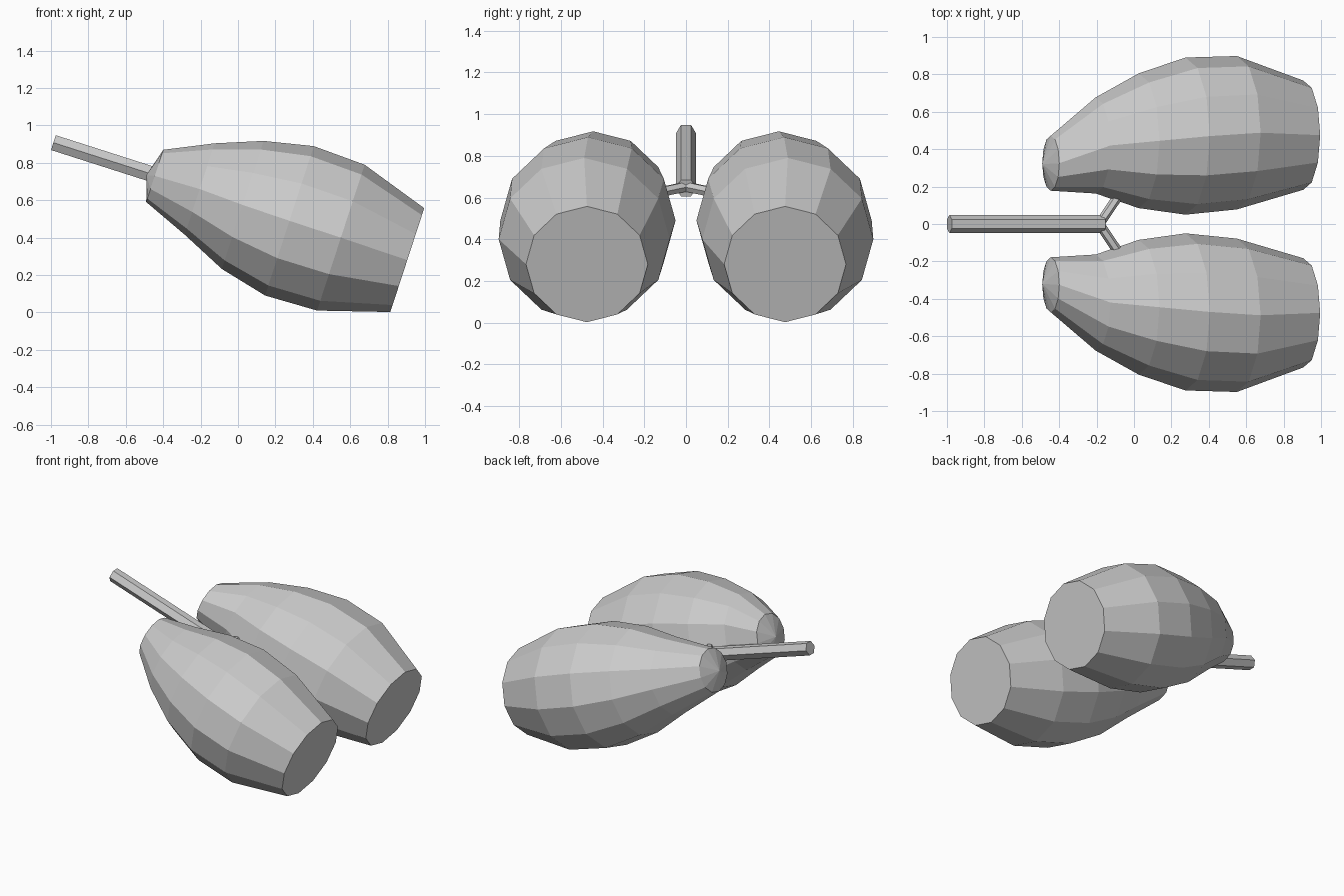
import bpy, bmesh, math
from mathutils import Vector

if "Cube" in bpy.data.objects:
    bpy.data.objects.remove(bpy.data.objects["Cube"])

AXIS = Vector((0.95, 0, -0.31)).normalized()   # long direction of the pods
UP = Vector((0.31, 0, 0.95)).normalized()
SIDE = Vector((0, 1, 0))


def make_object(name, bm):
    bmesh.ops.recalc_face_normals(bm, faces=bm.faces)
    mesh = bpy.data.meshes.new(name)
    bm.to_mesh(mesh)
    bm.free()
    obj = bpy.data.objects.new(name, mesh)
    bpy.context.collection.objects.link(obj)
    return obj


def bridge(bm, a, b):
    n = len(a)
    for i in range(n):
        bm.faces.new((a[i], a[(i + 1) % n], b[(i + 1) % n], b[i]))


# Pods: twelve-sided rings (centre x, y, z, radius), pointed small end, flat large end
RINGS = [(-0.445, 0.325, 0.73, 0.147), (-0.205, 0.42, 0.66, 0.257),
         (0.025, 0.445, 0.575, 0.36), (0.275, 0.47, 0.49, 0.42),
         (0.55, 0.488, 0.40, 0.41), (0.905, 0.475, 0.28, 0.292)]


def pod(name, sign):
    bm = bmesh.new()
    loops = []
    for x, y, z, r in RINGS:
        loop = []
        for i in range(12):
            a = math.tau * i / 12
            p = Vector((x, y, z)) + r * (UP * math.cos(a) + SIDE * math.sin(a))
            loop.append(bm.verts.new((p.x, p.y * sign, p.z)))
        loops.append(loop)
    for a, b in zip(loops, loops[1:]):
        bridge(bm, a, b)
    tip = bm.verts.new((-0.49, 0.32 * sign, 0.735))
    for i in range(12):
        bm.faces.new((tip, loops[0][i], loops[0][(i + 1) % 12]))
    bm.faces.new(loops[-1])
    return make_object(name, bm)


# Stalks: six-sided rods between two points
def rod(name, start, end, radius):
    start, end = Vector(start), Vector(end)
    d = (end - start).normalized()
    u = d.cross(Vector((0, 0, 1))).normalized()
    v = u.cross(d)
    bm = bmesh.new()
    loops = []
    for c in (start, end):
        loops.append([bm.verts.new(c + radius * (u * math.cos(math.tau * i / 6)
                                                 + v * math.sin(math.tau * i / 6)))
                      for i in range(6)])
    bridge(bm, *loops)
    for loop in loops:
        bm.faces.new(loop)
    return make_object(name, bm)


rod("main_stem", (-0.987, 0, 0.908), (-0.165, 0, 0.645), 0.048)
for side, sign in (("left", 1), ("right", -1)):
    pod(side + "_pod", sign)
    rod(side + "_branch", (-0.185, 0, 0.652), (-0.05, 0.2 * sign, 0.61), 0.026)
